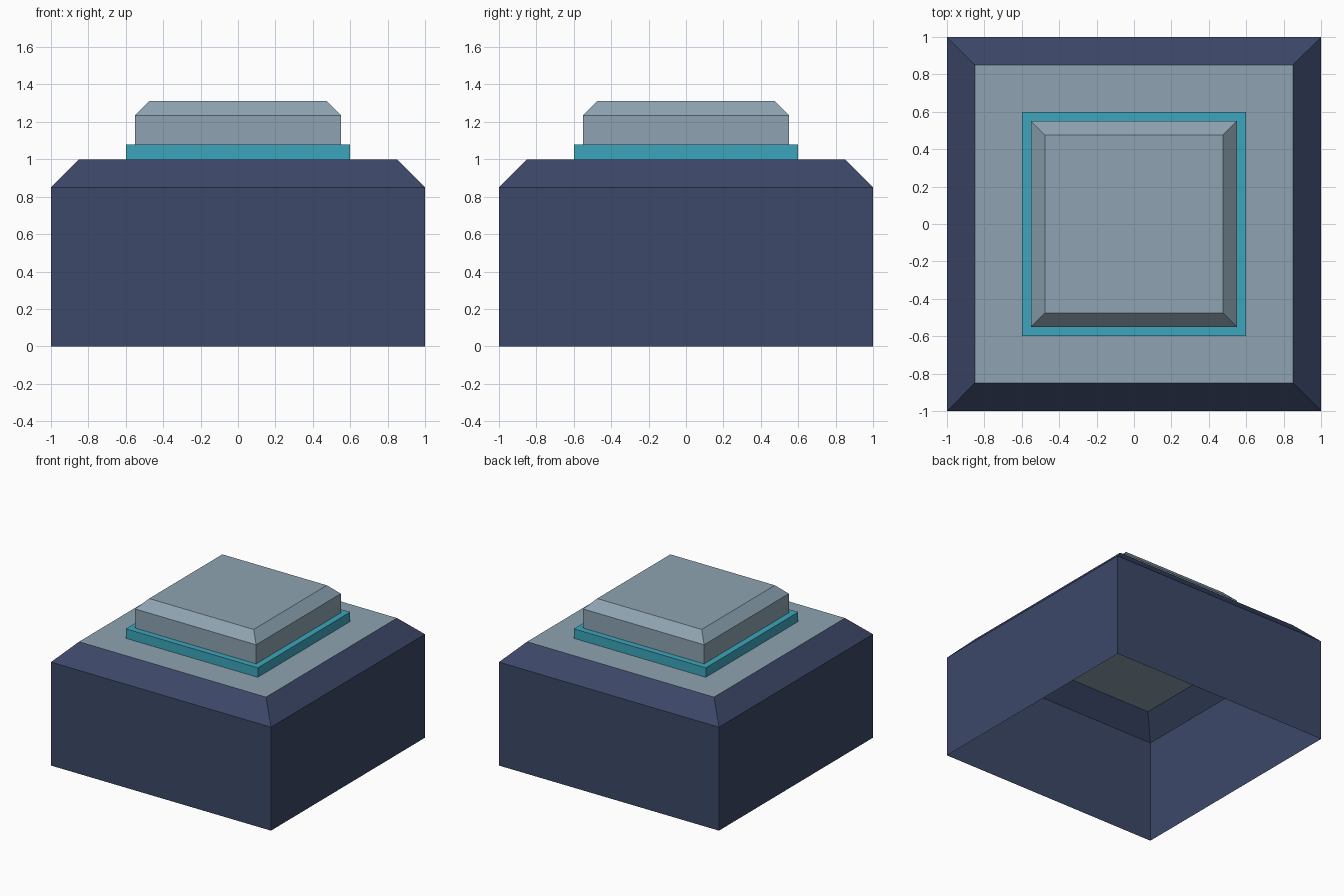
import bpy
import bmesh

if "Cube" in bpy.data.objects:
    bpy.data.objects.remove(bpy.data.objects["Cube"])


def linear(c):
    c /= 255
    return c / 12.92 if c <= 0.04045 else ((c + 0.055) / 1.055) ** 2.4


def material(name, r, g, b):
    m = bpy.data.materials.new(name)
    m.diffuse_color = (linear(r), linear(g), linear(b), 1)
    m.use_nodes = True
    m.node_tree.nodes["Principled BSDF"].inputs["Base Color"].default_value = m.diffuse_color
    return m


navy = material("navy", 60, 72, 104)
grey = material("blue_grey", 142, 164, 178)
teal = material("teal", 60, 166, 188)


def stepped_block(name, rings, side, top):
    """Square block lofted through (half width, height) rings, open underneath."""
    bm = bmesh.new()
    loops = [[bm.verts.new((sx * h, sy * h, z))
              for sx, sy in ((-1, -1), (1, -1), (1, 1), (-1, 1))]
             for h, z in rings]
    for low, high in zip(loops, loops[1:]):
        for i in range(4):
            j = (i + 1) % 4
            bm.faces.new((low[i], low[j], high[j], high[i]))
    lid = bm.faces.new(loops[-1])
    mesh = bpy.data.meshes.new(name)
    mesh.materials.append(side)
    if top is not side:
        mesh.materials.append(top)
        lid.material_index = 1
    bm.to_mesh(mesh)
    bm.free()
    obj = bpy.data.objects.new(name, mesh)
    bpy.context.collection.objects.link(obj)
    return obj


# Hollow base with chamfered shoulders and a grey deck
stepped_block("base_housing", [(1, 0), (1, 0.85), (0.85, 1)], navy, grey)
# Thin coloured collar around the key
stepped_block("collar", [(0.6, 1), (0.6, 1.078)], teal, teal)
# Chamfered key on top
stepped_block("key_cap", [(0.55, 1.078), (0.55, 1.235), (0.475, 1.312)], grey, grey)
